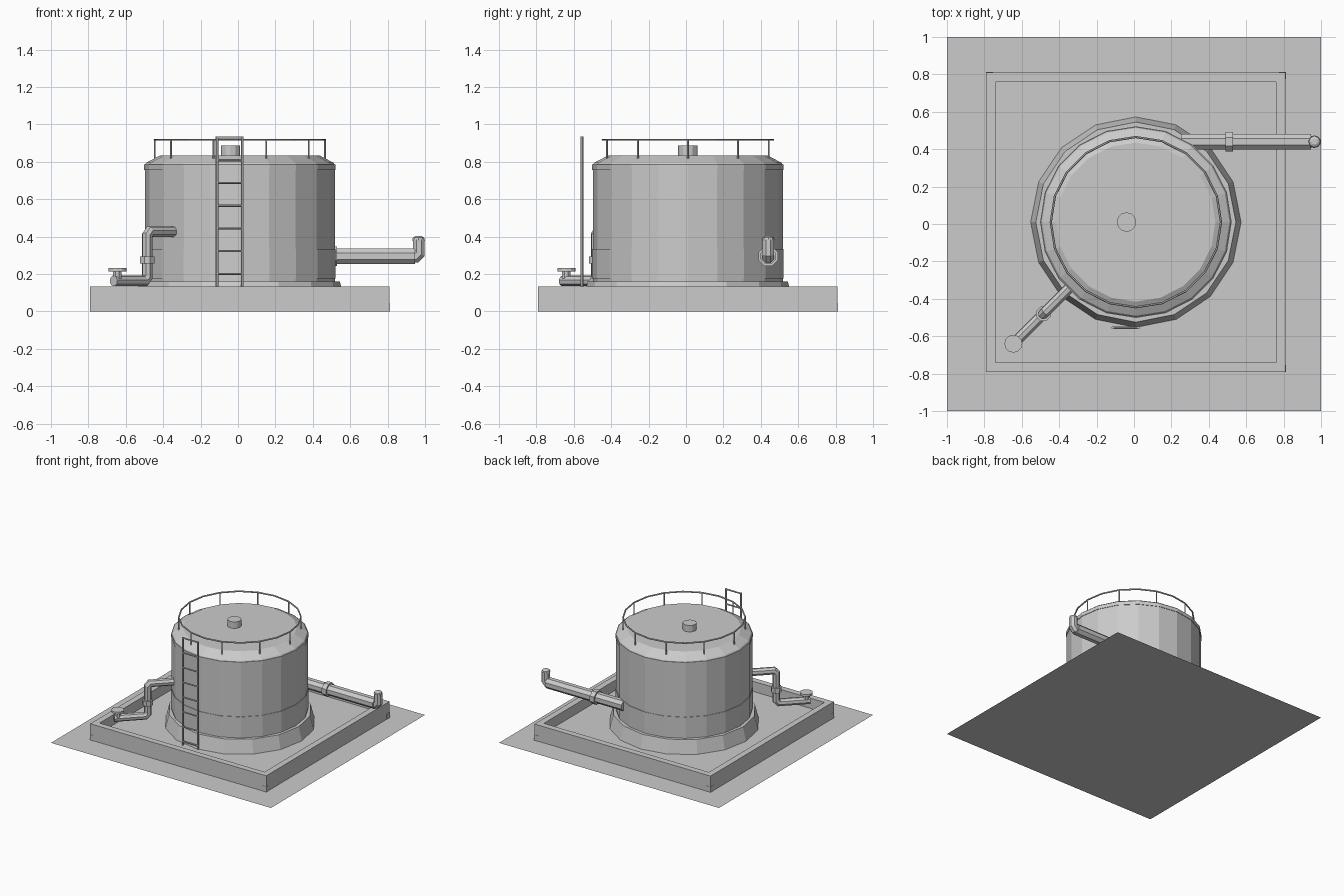
import bpy, bmesh
from math import pi, sin, cos
from mathutils import Vector

if "Cube" in bpy.data.objects:
    bpy.data.objects.remove(bpy.data.objects["Cube"])

grey = bpy.data.materials.new("plain grey")
grey.use_nodes = True
grey.diffuse_color = (0.6, 0.6, 0.6, 1)
grey.node_tree.nodes["Principled BSDF"].inputs["Base Color"].default_value = (0.6, 0.6, 0.6, 1)

MID = Vector((0.01, 0.01, 0))      # axis of the tank and its enclosure


def finish(name, bm):
    bmesh.ops.recalc_face_normals(bm, faces=bm.faces)
    mesh = bpy.data.meshes.new(name)
    bm.to_mesh(mesh)
    bm.free()
    mesh.materials.append(grey)
    obj = bpy.data.objects.new(name, mesh)
    bpy.context.collection.objects.link(obj)
    return obj


def polar(r, turn, z):
    """Point at radius r and a fraction of a full turn."""
    return Vector((r * cos(2 * pi * turn), r * sin(2 * pi * turn), z))


def skin(bm, a, b):
    """Join two equal rings of vertices."""
    for i in range(len(a)):
        j = (i + 1) % len(a)
        bm.faces.new((a[i], a[j], b[j], b[i]))


def capped(name, bm, rings):
    for a, b in zip(rings, rings[1:]):
        skin(bm, a, b)
    bm.faces.new(rings[0])
    bm.faces.new(rings[-1])
    return finish(name, bm)


def looped(name, bm, rings):
    for a, b in zip(rings, rings[1:] + rings[:1]):
        skin(bm, a, b)
    return finish(name, bm)


def lathe(name, profile, sides, centre=MID):
    bm = bmesh.new()
    rings = [[bm.verts.new(centre + polar(r, i / sides, z)) for i in range(sides)] for r, z in profile]
    return capped(name, bm, rings)


def tube(name, points, radius, sides=8):
    """Sweep a round section along a path with mitred corners."""
    pts = [Vector(p) for p in points]
    dirs = [(b - a).normalized() for a, b in zip(pts, pts[1:])]
    u = dirs[0].orthogonal().normalized()
    v = dirs[0].cross(u)
    section = [polar(radius, (i + 0.5) / sides, 0) for i in range(sides)]
    ring = [pts[0] + u * s.x + v * s.y for s in section]
    bm = bmesh.new()
    rings = [[bm.verts.new(c) for c in ring]]
    for k, d in enumerate(dirs):
        n = d + dirs[min(k + 1, len(dirs) - 1)]
        ring = [c + d * ((pts[k + 1] - c).dot(n) / d.dot(n)) for c in ring]
        rings.append([bm.verts.new(c) for c in ring])
    return capped(name, bm, rings)


def box(name, low, high):
    size = high - low
    bm = bmesh.new()
    bmesh.ops.create_cube(bm, size=1)
    bmesh.ops.scale(bm, vec=size, verts=bm.verts)
    bmesh.ops.translate(bm, vec=low + size / 2, verts=bm.verts)
    return finish(name, bm)


# ground sheet
bm = bmesh.new()
bmesh.ops.create_grid(bm, x_segments=1, y_segments=1, size=1)
finish("ground_sheet", bm)

# square enclosure wall with a raised floor
CORNERS = ((-1, -1), (1, -1), (1, 1), (-1, 1))
bm = bmesh.new()
loops = [[bm.verts.new(MID + Vector((sx * s, sy * s, z))) for sx, sy in CORNERS]
         for s, z in ((0.8, 0), (0.8, 0.133), (0.75, 0.133), (0.75, 0))]
looped("enclosure_wall", bm, loops)
box("enclosure_floor", MID + Vector((-0.75, -0.75, 0.002)), MID + Vector((0.75, 0.75, 0.05)))

# low pads at the wall corners
for sx, sy in CORNERS:
    c = MID + Vector((sx * 0.783, sy * 0.783, 0))
    box("corner_pad", c - Vector((0.019, 0.019, 0)), c + Vector((0.019, 0.019, 0.045)))

# tank: flared footing, shell, lower band, eave ring and hatch
lathe("footing", [(0.575, 0.001), (0.535, 0.16)], 16)
lathe("tank_shell", [(0.508, 0.1), (0.508, 0.785), (0.5, 0.795), (0.425, 0.835)], 20)
lathe("lower_band", [(0.512, 0.175), (0.512, 0.335)], 20)
lathe("eave_ring", [(0.512, 0.755), (0.512, 0.785)], 20)
lathe("roof_hatch", [(0.052, 0.83), (0.052, 0.888)], 12, Vector((-0.04, 0.01, 0)))

# handrail with posts
bm = bmesh.new()
hoops = []
for i in range(20):
    section = [polar(0.006, j / 6, 0) for j in range(6)]
    hoops.append([bm.verts.new(MID + polar(0.455 + s.x, i / 20, 0.918 + s.y)) for s in section])
looped("handrail", bm, hoops)
for i in range(10):
    tube("handrail_post", [MID + polar(0.455, i / 10, z) for z in (0.81, 0.918)], 0.005, 6)

# ladder
for x in (-0.113, 0.023):
    tube("ladder_rail", [(x, -0.555, 0.05), (x, -0.555, 0.935)], 0.008, 6)
for i in range(8):
    z = 0.93 - 0.1215 * i
    tube("ladder_rung", [(-0.113, -0.555, z), (0.023, -0.555, z)], 0.006, 6)


# outlet pipe running diagonally from the front right of the tank
def diag(d, z):
    return (-d, -d + 0.005, z)


tube("outlet_pipe", [diag(0.33, 0.427), diag(0.472, 0.427), diag(0.485, 0.408),
                     diag(0.485, 0.182), diag(0.498, 0.163), diag(0.665, 0.163)], 0.029)
tube("outlet_collar", [diag(0.485, 0.255), diag(0.485, 0.295)], 0.041)
tube("outlet_stub", [diag(0.645, 0.16), diag(0.645, 0.22)], 0.025)
tube("outlet_flange", [diag(0.645, 0.214), diag(0.645, 0.231)], 0.048, 12)

# inlet pipe along the back left, turned up at its end
tube("inlet_pipe", [(0.25, 0.44, 0.295), (0.945, 0.44, 0.295)], 0.044)
tube("inlet_collar", [(0.49, 0.44, 0.295), (0.53, 0.44, 0.295)], 0.057)
tube("inlet_elbow", [(0.93, 0.44, 0.292), (0.95, 0.44, 0.292), (0.967, 0.44, 0.31), (0.967, 0.44, 0.385)], 0.034)
lathe("inlet_cap", [(0.034, 0.38), (0.03, 0.395), (0.016, 0.403)], 8, Vector((0.965, 0.44, 0)))
